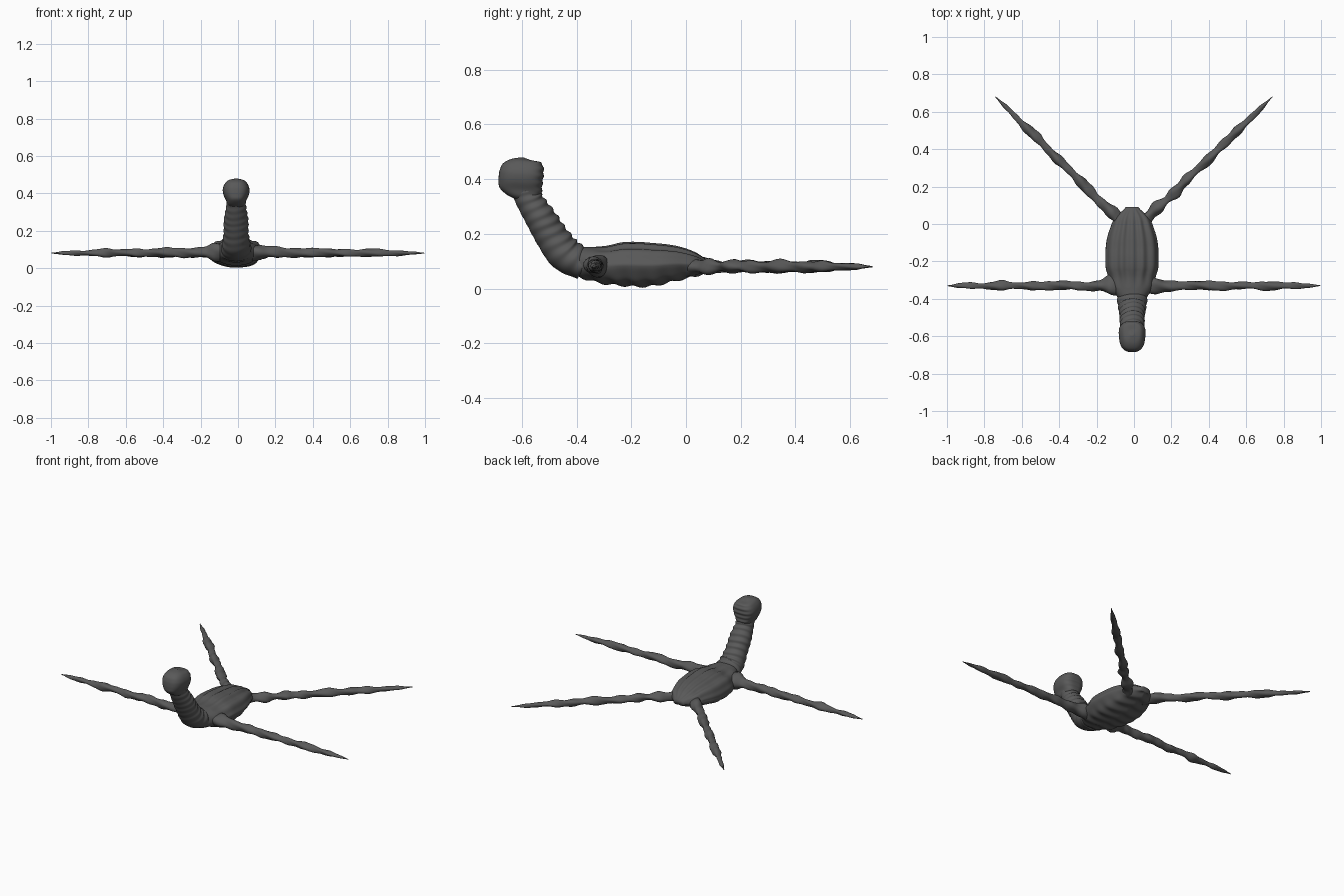
import bpy
import bmesh
import math
import random
from mathutils import Vector

if "Cube" in bpy.data.objects:
    bpy.data.objects.remove(bpy.data.objects["Cube"])

grey = bpy.data.materials.new("dark grey skin")
grey.use_nodes = True
COLOUR = (0.1, 0.1, 0.1, 1)
grey.diffuse_color = COLOUR
bsdf = grey.node_tree.nodes["Principled BSDF"]
bsdf.inputs["Base Color"].default_value = COLOUR
bsdf.inputs["Roughness"].default_value = 0.8
CX = -0.01  # body axis


def spline(rows, t):
    """Smooth row of values at t in 0..1 through evenly spaced rows."""
    f = t * (len(rows) - 1)
    i = min(int(f), len(rows) - 2)
    f -= i
    a, b, c, d = (rows[max(0, min(len(rows) - 1, i + k))] for k in (-1, 0, 1, 2))
    return [q + 0.5 * f * (r - p + f * (2*p - 5*q + 4*r - s + f * (3*(q - r) + s - p)))
            for p, q, r, s in zip(a, b, c, d)]


def skin(name, rings):
    """Bridge a list of closed rings and cap both ends."""
    bm = bmesh.new()
    loops = [[bm.verts.new(p) for p in ring] for ring in rings]
    n = len(loops[0])
    for lo, hi in zip(loops, loops[1:]):
        for i in range(n):
            j = (i + 1) % n
            bm.faces.new((lo[i], lo[j], hi[j], hi[i]))
    bm.faces.new(loops[0][::-1])
    bm.faces.new(loops[-1])
    bmesh.ops.recalc_face_normals(bm, faces=bm.faces)
    mesh = bpy.data.meshes.new(name)
    bm.to_mesh(mesh)
    bm.free()
    mesh.materials.append(grey)
    for face in mesh.polygons:
        face.use_smooth = True
    obj = bpy.data.objects.new(name, mesh)
    bpy.context.collection.objects.link(obj)
    return obj


def rounded(angle, power):
    """Point on a unit superellipse."""
    c, s = math.cos(angle), math.sin(angle)
    return (math.copysign(abs(c) ** power, c), math.copysign(abs(s) ** power, s))


def angles(n):
    return [2 * math.pi * i / n for i in range(n)]


# Body: half width, top and bottom heights from chest to tail
body_rows = [(0.045, 0.135, 0.07), (0.075, 0.15, 0.045), (0.112, 0.152, 0.027),
             (0.124, 0.157, 0.016), (0.138, 0.169, 0.011), (0.14, 0.171, 0.007),
             (0.138, 0.167, 0.009), (0.13, 0.162, 0.02), (0.113, 0.152, 0.033),
             (0.09, 0.132, 0.045), (0.035, 0.1, 0.065)]
rings = []
for k in range(101):
    t = k / 100
    half, top, bottom = spline(body_rows, t)
    y = -0.45 + 0.54 * t
    ridge = 0.006 * min(1, max(0, (t - 0.2) * 6)) * min(1, (1 - t) * 6)
    mid = 0.55 * bottom + 0.45 * top
    ring = []
    for a in angles(96):
        u, v = rounded(a, 0.9)
        if v > 0:   # long ridges over the back
            z = mid + v * (top - mid) + ridge * (math.cos(u * 5 * math.pi) - 1) * v
            side = 1 + ridge * 3 * math.cos(a * 10)
        else:       # crossways folds under the belly
            z = mid + v * (mid - bottom) - 0.004 * v * math.sin(y * 90 + 3 * abs(u))
            side = 1 - 0.06 * math.sin(-a * 4) * ridge / 0.006
        ring.append((CX + u * half * side, y, z))
    rings.append(ring)
skin("body", rings)

# Neck: y, z, half width, half thickness, with wrinkled folds
neck_rows = [(-0.37, 0.085, 0.085, 0.055), (-0.44, 0.125, 0.075, 0.064),
             (-0.49, 0.19, 0.066, 0.06), (-0.53, 0.255, 0.065, 0.056),
             (-0.568, 0.315, 0.055, 0.05), (-0.59, 0.365, 0.05, 0.05)]
rings = []
for k in range(91):
    t = k / 90
    y, z, wide, thick = spline(neck_rows, t)
    y0, z0 = spline(neck_rows, max(0, t - 0.02))[:2]
    y1, z1 = spline(neck_rows, min(1, t + 0.02))[:2]
    normal = Vector((0, z1 - z0, y0 - y1)).normalized()
    ring = []
    for a in angles(40):
        fold = 1 + 0.055 * math.sin(t * 62 + 0.8 * math.sin(a * 2)) * (0.6 + 0.4 * math.cos(a))
        ring.append(Vector((CX + math.sin(a) * wide * fold, y, z))
                    + normal * math.cos(a) * thick * fold)
    rings.append(ring)
skin("neck", rings)

# Head: z, centre y, half width, half depth
head_rows = [(0.322, -0.592, 0.035, 0.035), (0.338, -0.596, 0.05, 0.06),
             (0.362, -0.604, 0.058, 0.077), (0.387, -0.605, 0.071, 0.08),
             (0.41, -0.603, 0.077, 0.081), (0.43, -0.6, 0.076, 0.08),
             (0.452, -0.595, 0.066, 0.073), (0.468, -0.585, 0.048, 0.053),
             (0.474, -0.58, 0.012, 0.015)]
rings = []
for k in range(49):
    z, yc, wide, deep = spline(head_rows, k / 48)
    ring = []
    for a in angles(48):
        u, v = rounded(a, 0.72)
        taper = 0.91 + 0.09 * v
        wave = 1 + 0.025 * math.sin(z * 230) * max(0, v)
        ring.append((CX + u * wide * taper, yc + v * deep * wave, z - 0.006 * v))
    rings.append(ring)
skin("head", rings)


# Limbs: thin knotted tubes tapering to a point
def limb(name, start, end, radii, seed):
    rng = random.Random(seed)
    start, end = Vector(start), Vector(end)
    along = (end - start).normalized()
    across = along.cross(Vector((0, 0, 1))).normalized()
    waves = [(rng.uniform(14, 75), rng.uniform(0, 6)) for _ in range(4)]
    rings = []
    for k in range(141):
        t = k / 140
        wide, high = spline(radii, t)
        bump = 1 + 0.07 * sum(math.sin(f * t + p) for f, p in waves)
        sway = 0.004 * math.sin(t * 22 + waves[0][1]) * (1 - t)
        centre = start.lerp(end, t) + across * sway + Vector((0, 0, sway * 0.6))
        ring = []
        for a in angles(20):
            lump = bump * (1 + 0.1 * math.sin(3 * a + t * 30))
            ring.append(centre + across * math.cos(a) * wide * lump
                        + Vector((0, 0, math.sin(a) * high * lump)))
        rings.append(ring)
    skin(name, rings)


arm_radii = [(0.05, 0.045), (0.034, 0.032), (0.022, 0.025), (0.022, 0.022), (0.025, 0.023),
             (0.022, 0.02), (0.018, 0.019), (0.023, 0.02), (0.016, 0.015), (0.016, 0.012),
             (0.002, 0.002)]
leg_radii = [(0.03, 0.03), (0.031, 0.027), (0.024, 0.02), (0.028, 0.022), (0.019, 0.019),
             (0.025, 0.024), (0.02, 0.018), (0.024, 0.021), (0.017, 0.014), (0.014, 0.012),
             (0.002, 0.002)]
for side, label in ((1, "left"), (-1, "right")):
    limb("front_limb_" + label, (CX + side * 0.085, -0.33, 0.085),
         (side * 0.998, -0.33, 0.08), arm_radii, 5 + side)
    limb("back_limb_" + label, (CX + side * 0.05, 0.0, 0.08),
         (side * 0.74, 0.68, 0.08), leg_radii, 9 + side)
